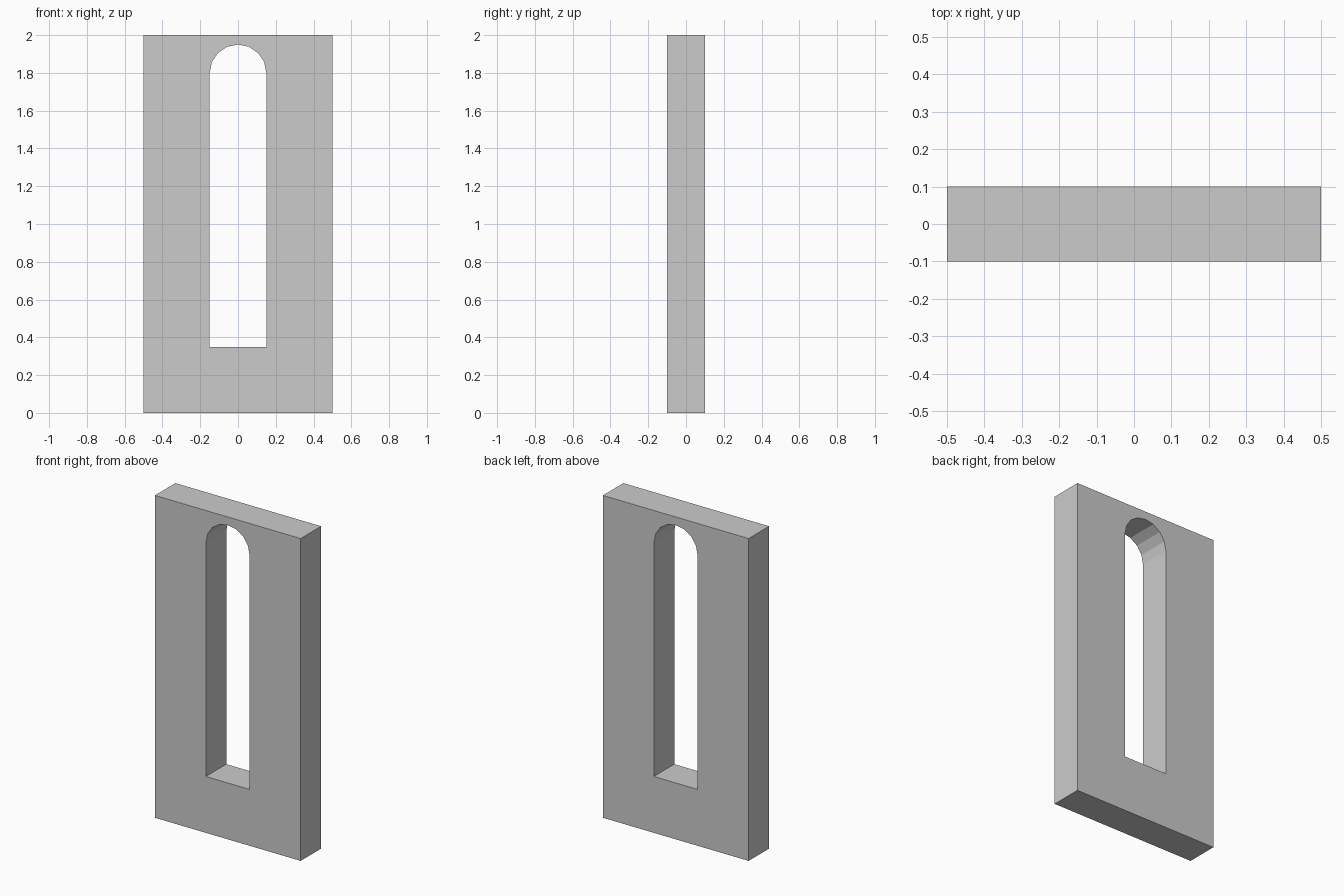
import bpy, bmesh
from math import pi, cos, sin

if "Cube" in bpy.data.objects:
    bpy.data.objects.remove(bpy.data.objects["Cube"])

WIDTH, DEPTH, HEIGHT = 1.0, 0.2, 2.0
RADIUS, SILL, SPRING, SEGMENTS = 0.15, 0.35, 1.8, 8


def add_loop(bm, points):
    """Closed edge loop on the front plane from (x, z) points."""
    verts = [bm.verts.new((x, -DEPTH / 2, z)) for x, z in points]
    return [bm.edges.new((v, verts[(i + 1) % len(verts)])) for i, v in enumerate(verts)]


# Wall outline and round-headed window opening
w = WIDTH / 2
outline = [(-w, 0), (w, 0), (w, HEIGHT), (-w, HEIGHT)]
arch = [(RADIUS * cos(pi * i / SEGMENTS), SPRING + RADIUS * sin(pi * i / SEGMENTS))
        for i in range(SEGMENTS + 1)]
opening = [(-RADIUS, SILL), (RADIUS, SILL)] + arch

# Fill between the two loops, then extrude through the wall thickness
bm = bmesh.new()
edges = add_loop(bm, outline) + add_loop(bm, opening)
bmesh.ops.triangle_fill(bm, edges=edges, use_beauty=True, normal=(0, -1, 0))
result = bmesh.ops.extrude_face_region(bm, geom=bm.faces[:], use_keep_orig=True)
moved = [g for g in result["geom"] if isinstance(g, bmesh.types.BMVert)]
bmesh.ops.translate(bm, verts=moved, vec=(0, DEPTH, 0))
bmesh.ops.recalc_face_normals(bm, faces=bm.faces[:])

mesh = bpy.data.meshes.new("arched_window_wall")
bm.to_mesh(mesh)
bm.free()
wall = bpy.data.objects.new("arched_window_wall", mesh)
bpy.context.collection.objects.link(wall)
